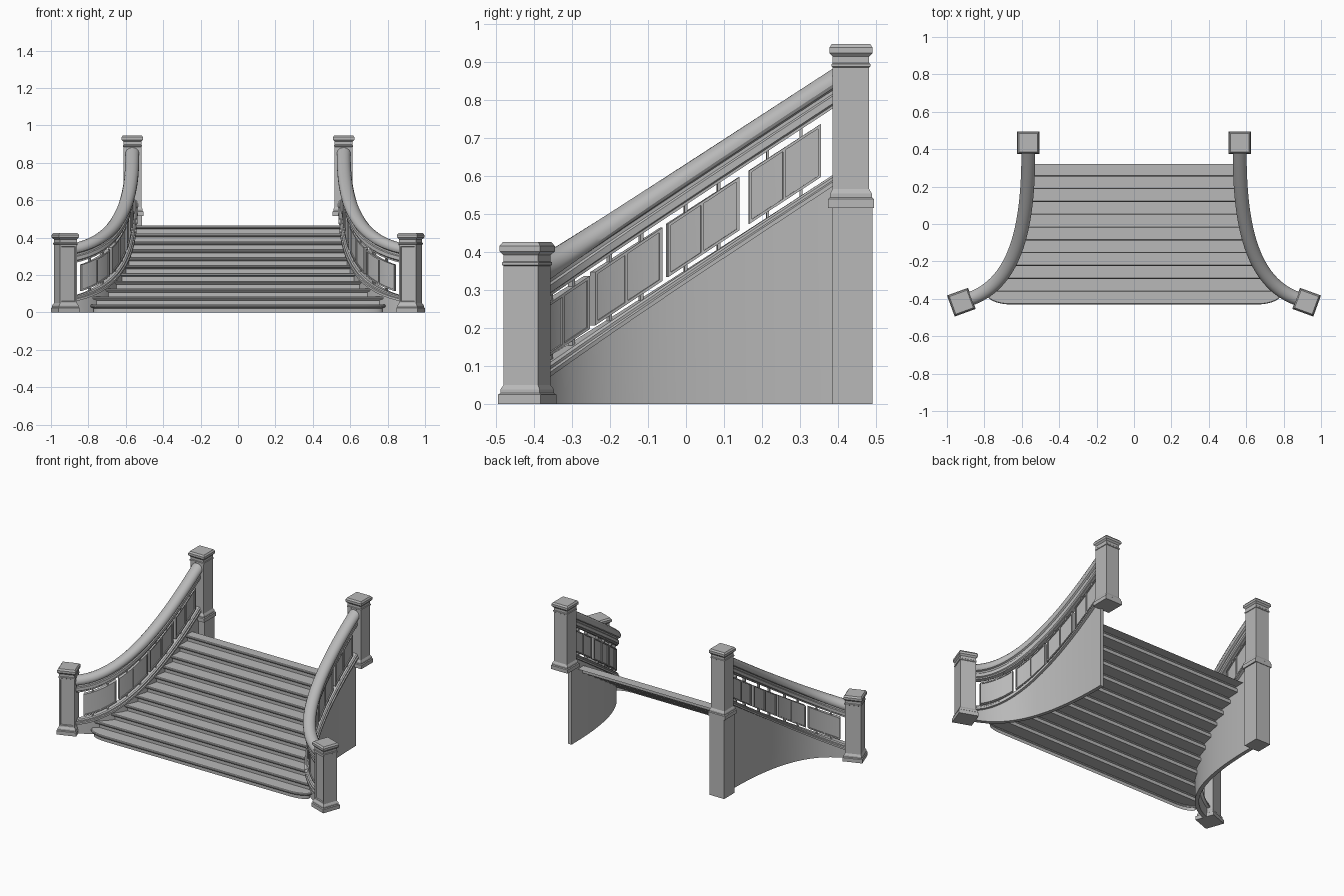
import bpy, bmesh
from math import sin, cos, pi, radians
from mathutils import Vector, Matrix

cube = bpy.data.objects.get("Cube")
if cube:
    bpy.data.objects.remove(cube)

stone = bpy.data.materials.new("grey stone")
stone.use_nodes = True
GREY = (0.48, 0.48, 0.48, 1)
stone.diffuse_color = GREY
stone.node_tree.nodes["Principled BSDF"].inputs["Base Color"].default_value = GREY
parts = []


def finish(name, bm, mirror=True, recalc=True):
    if recalc:
        bmesh.ops.recalc_face_normals(bm, faces=bm.faces)
    mesh = bpy.data.meshes.new(name)
    bm.to_mesh(mesh)
    bm.free()
    mesh.materials.append(stone)
    ob = bpy.data.objects.new(name, mesh)
    bpy.context.collection.objects.link(ob)
    if mirror:
        ob.modifiers.new("Mirror", "MIRROR").use_mirror_merge = False
    parts.append(ob)
    return ob


# Plan curve of the balustrade, from the back newel to the front newel
CURVE = [Vector(p) for p in ((0.565, 0.385), (0.565, 0), (0.625, -0.31), (0.875, -0.4))]
Y_BACK, Y_FRONT = 0.385, -0.4


def plan(t):
    a, b, c, d = CURVE
    s = 1 - t
    pos = a * s**3 + b * 3 * s * s * t + c * 3 * s * t * t + d * t**3
    tan = (b - a) * s * s + (c - b) * 2 * s * t + (d - c) * t * t
    return pos, Vector((-tan.y, tan.x)).normalized()


def t_at(y):
    lo, hi = 0.0, 1.0
    for _ in range(30):
        mid = (lo + hi) / 2
        if plan(mid)[0].y > y:
            lo = mid
        else:
            hi = mid
    return lo


def slope(y):
    return 0.09 + 0.65 * (y + 0.355)


def sweep(bm, section, y0, y1, n):
    """Sweep (offset, height) points along the curve; height None is the ground."""
    t0, t1 = t_at(y0), t_at(y1)
    rings = []
    for i in range(n + 1):
        p, nrm = plan(t0 + (t1 - t0) * i / n)
        base = slope(p.y)
        rings.append([bm.verts.new((p.x + nrm.x * u, p.y + nrm.y * u,
                                    0 if v is None else base + v)) for u, v in section])
    for r, s in zip(rings, rings[1:]):
        for k in range(len(section)):
            j = (k + 1) % len(section)
            bm.faces.new((r[k], r[j], s[j], s[k]))
    bm.faces.new(rings[0])
    bm.faces.new(rings[-1][::-1])


def both_sides(half):
    return half + [(-u, v) for u, v in reversed(half)]


def bar(half, v0, v1):
    return both_sides([(half, v0), (half, v1)])


# Side wall, stringer and handrail
for name, section in (
    ("side_wall", bar(0.012, None, 0.005)),
    ("stringer", both_sides([(0.03, 0), (0.03, 0.012), (0.024, 0.016),
                             (0.024, 0.024), (0.017, 0.03)])),
    ("handrail", both_sides([(0.018, 0.205), (0.018, 0.213), (0.026, 0.218), (0.026, 0.238),
                             (0.021, 0.243), (0.021, 0.253), (0.032, 0.258), (0.037, 0.268),
                             (0.037, 0.281), (0.031, 0.296), (0.019, 0.306), (0.006, 0.31)])),
):
    bm = bmesh.new()
    sweep(bm, section, Y_BACK, Y_FRONT, 32)
    finish(name, bm)

# Balustrade panels: pairs of thin slabs in frames, held by small studs
slabs, frames, studs = bmesh.new(), bmesh.new(), bmesh.new()
LOW, HIGH, EDGE = 0.045, 0.185, 0.008
for back, front in ((0.355, 0.165), (0.14, -0.05), (-0.065, -0.245), (-0.26, -0.385)):
    ta, tb = t_at(back), t_at(front)

    def y_on(f):
        return plan(ta + (tb - ta) * f)[0].y

    sweep(slabs, bar(0.007, LOW, HIGH), back, front, 10)
    for v in (LOW, HIGH - EDGE):
        sweep(frames, bar(0.013, v, v + EDGE), back, front, 10)
    for f in (0, 0.48, 0.96):
        sweep(frames, bar(0.013, LOW, HIGH), y_on(f), y_on(f + 0.04), 1)
    for f in (0.25, 0.71):
        for v0, v1 in ((0.028, LOW), (HIGH, 0.207)):
            sweep(studs, bar(0.009, v0, v1), y_on(f), y_on(f + 0.04), 1)
finish("balustrade_panels", slabs)
finish("panel_frames", frames)
finish("panel_studs", studs)


# Newel posts lofted from square rings of (half width, height)
def newel(name, rings, place, panel=False):
    bm = bmesh.new()
    loops = [[bm.verts.new((sx * w, sy * w, z)) for sx, sy in
              ((-1, -1), (1, -1), (1, 1), (-1, 1))] for w, z in rings]
    for r, s in zip(loops, loops[1:]):
        for k in range(4):
            j = (k + 1) % 4
            bm.faces.new((r[k], r[j], s[j], s[k]))
    bm.faces.new(loops[0][::-1])
    bm.faces.new(loops[-1])
    bm.normal_update()
    if panel:
        face = max((f for f in bm.faces if f.normal.y < -0.9), key=lambda f: f.calc_area())
        bmesh.ops.inset_individual(bm, faces=[face], thickness=0.013)
        bmesh.ops.inset_individual(bm, faces=[face], thickness=0.004, depth=-0.006)
    bmesh.ops.transform(bm, matrix=place, verts=bm.verts)
    return finish(name, bm)


def newel_rings(z0, z1):
    foot = [(0.06, 0), (0.06, 0.024), (0.055, 0.028), (0.055, 0.038), (0.048, 0.05)]
    head = [(0.048, -0.062), (0.051, -0.06), (0.051, -0.053), (0.048, -0.05),
            (0.048, -0.034), (0.057, -0.024), (0.057, -0.01), (0.05, 0)]
    return [(w, z0 + z) for w, z in foot] + [(w, z1 + z) for w, z in head]


newel("front_newel", newel_rings(0, 0.425),
      Matrix.Translation((0.923, -0.418, 0)) @ Matrix.Rotation(radians(-20), 4, "Z"), True)
newel("back_newel", newel_rings(0.515, 0.947), Matrix.Translation((0.565, 0.434, 0)))

# Tall pedestal under the back newel on the right side only
bm = bmesh.new()
bmesh.ops.create_cube(bm, size=1, matrix=Matrix.Translation((-0.565, 0.438, 0.26))
                      @ Matrix.Diagonal((0.105, 0.105, 0.52, 1)))
finish("newel_pedestal", bm, mirror=False)

# Stair flight: one folded sheet with nosings, fitted between the walls
STEPS, RISE, RUN, START = 11, 0.0423, 0.0685, -0.43
NOSING = [(0.017, 0), (0.017, 0.022), (0.012, 0.026), (0.003, 0.028),
          (0, 0.032), (0, 0.038), (0.004, RISE)]


def half_width(y):
    return plan(t_at(min(y, Y_BACK)))[0].x - 0.01


bm = bmesh.new()
profile = [(START + RUN * i + d, RISE * i + h) for i in range(1, STEPS) for d, h in NOSING]
profile.append((0.32, RISE * STEPS))
rows = [[bm.verts.new((s * half_width(y), y, z)) for s in (-1, 1)] for y, z in profile]
for (a, b), (c, d) in zip(rows, rows[1:]):
    bm.faces.new((a, b, d, c))
finish("stair_flight", bm, mirror=False, recalc=False)

# Bottom step with rounded ends
bm = bmesh.new()
BACK_EDGE = START + RUN + 0.017
loops = []
for inset, z in NOSING:
    right = [(half_width(BACK_EDGE), BACK_EDGE)]
    for k in range(11):
        a = pi / 2 * k / 10
        right.append((0.66 + (0.13 - inset) * cos(a), -0.37 - (0.06 - inset) * sin(a)))
    outline = [(-x, y) for x, y in right] + right[::-1]
    loops.append([bm.verts.new((x, y, z)) for x, y in outline])
for r, s in zip(loops, loops[1:]):
    for k in range(len(r) - 1):
        bm.faces.new((r[k], r[k + 1], s[k + 1], s[k]))
bm.faces.new(loops[-1])
finish("bottom_step", bm, mirror=False, recalc=False)

# Smooth the curved parts while keeping the mouldings crisp
bpy.ops.object.select_all(action="DESELECT")
for ob in parts:
    ob.select_set(True)
bpy.context.view_layer.objects.active = parts[0]
bpy.ops.object.shade_smooth_by_angle(angle=radians(30))
